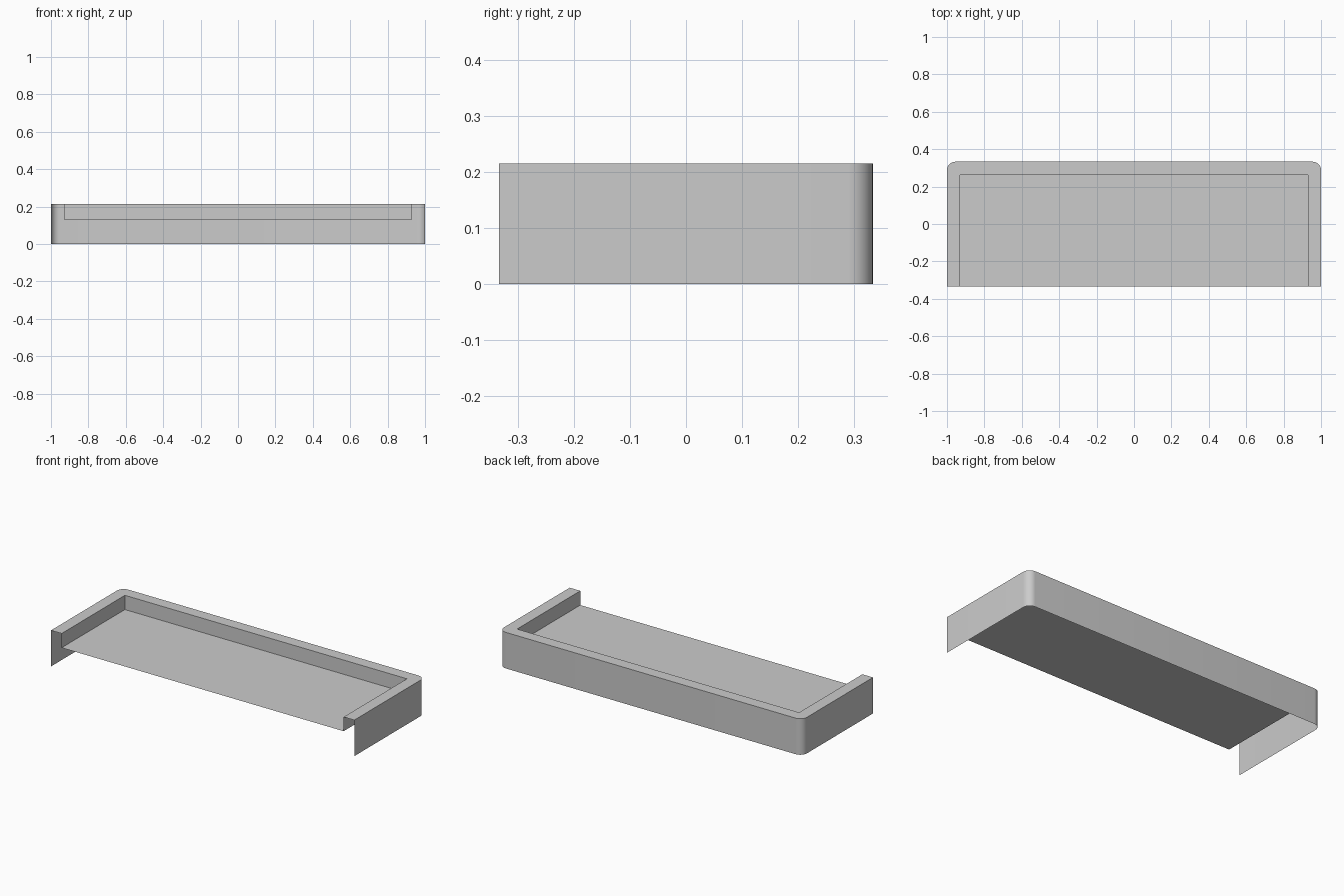
import bpy
import math

cube = bpy.data.objects.get("Cube")
if cube:
    bpy.data.objects.remove(cube, do_unlink=True)

HALF_X, HALF_Y, TOP = 1.0, 0.333, 0.215
RIM, FLOOR_Z, RADIUS, STEPS = 0.07, 0.13, 0.045, 10

grey = bpy.data.materials.new("plain grey")
grey.use_nodes = True
colour = (0.6, 0.6, 0.6, 1.0)
grey.diffuse_color = colour
grey.node_tree.nodes["Principled BSDF"].inputs["Base Color"].default_value = colour


def make_part(name, verts, faces):
    mesh = bpy.data.meshes.new(name)
    mesh.from_pydata(verts, [], faces)
    mesh.materials.append(grey)
    obj = bpy.data.objects.new(name, mesh)
    bpy.context.collection.objects.link(obj)
    return obj


def wall(name, path, low, high):
    """Upright sheet along an open path."""
    n = len(path)
    verts = [(x, y, z) for z in (low, high) for x, y in path]
    faces = [(i, i + 1, n + i + 1, n + i) for i in range(n - 1)]
    return make_part(name, verts, faces)


def plate(name, outline, z):
    """Flat sheet filling an outline."""
    return make_part(name, [(x, y, z) for x, y in outline], [range(len(outline))])


# Outer path: front right corner, around the rounded back, to the front left
right_half = [(-HALF_X, -HALF_Y)]
for i in range(STEPS + 1):
    a = math.pi / 2 * i / STEPS
    right_half.append((-HALF_X + RADIUS - RADIUS * math.cos(a),
                       HALF_Y - RADIUS + RADIUS * math.sin(a)))
outer = right_half + [(-x, y) for x, y in reversed(right_half)]

# Inner path: square corners, open at the front
ix, iy = HALF_X - RIM, HALF_Y - RIM
inner = [(-ix, -HALF_Y), (-ix, iy), (ix, iy), (ix, -HALF_Y)]

# Skirt with soft corners
skirt = wall("outer_skirt", outer[::-1], 0, TOP)
bpy.ops.object.select_all(action='DESELECT')
skirt.select_set(True)
bpy.context.view_layer.objects.active = skirt
bpy.ops.object.shade_smooth_by_angle(angle=math.radians(30))

# Raised rim, its inner wall and the sunken floor
plate("top_rim", outer[::-1] + inner, TOP)
wall("inner_wall", inner, FLOOR_Z, TOP)
plate("tray_floor", inner[::-1], FLOOR_Z)
